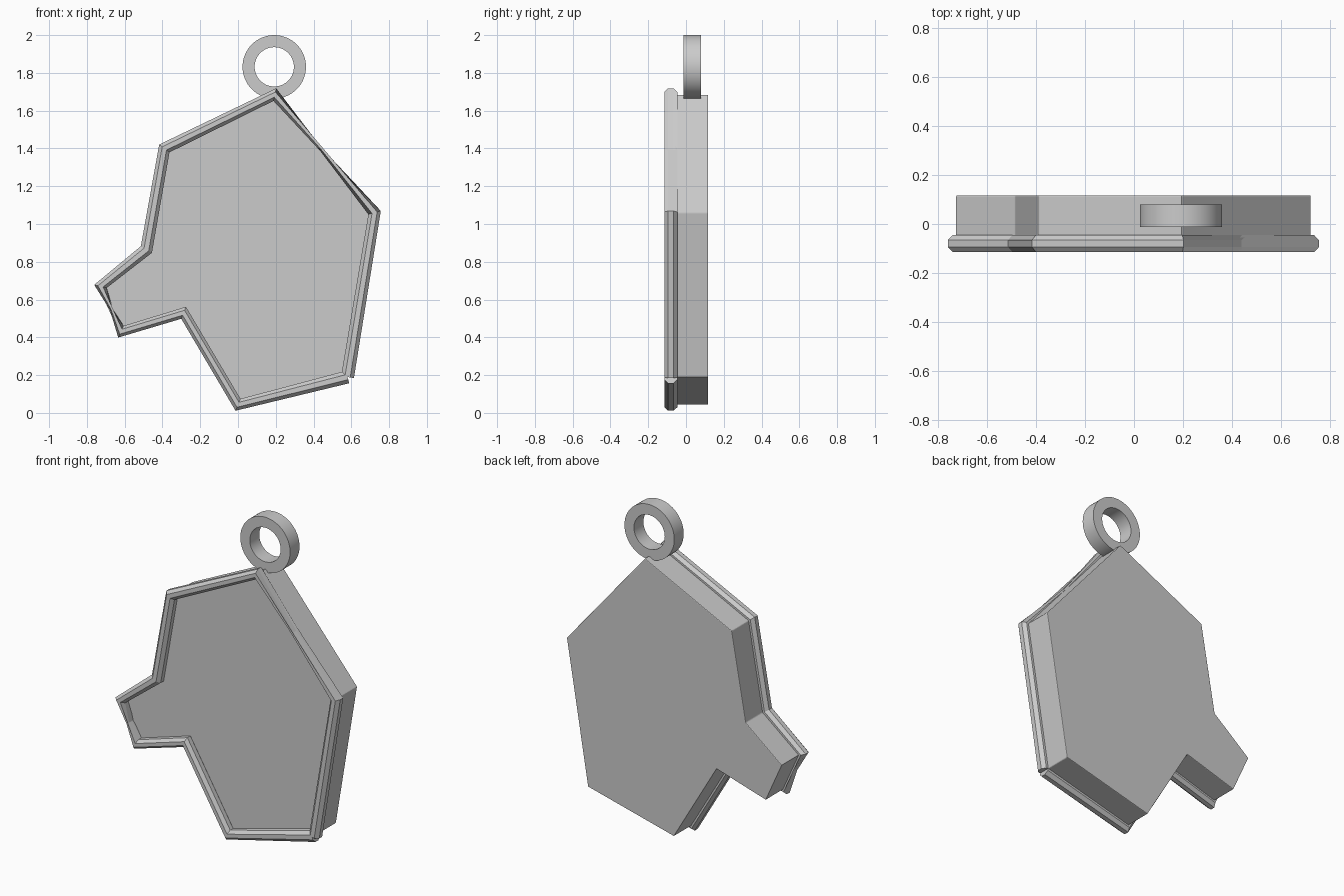
import bpy, bmesh, math
from mathutils import Vector

if "Cube" in bpy.data.objects:
    bpy.data.objects.remove(bpy.data.objects["Cube"])

# one plain colour
grey = bpy.data.materials.new("light grey")
grey.diffuse_color = (0.6, 0.6, 0.6, 1)
grey.use_nodes = True
grey.node_tree.nodes["Principled BSDF"].inputs["Base Color"].default_value = grey.diffuse_color

# outline in x, z, running counter-clockwise from the lower right corner
OUTLINE = [(0.58, 0.19), (0.723, 1.06), (0.195, 1.685), (-0.39, 1.40), (-0.485, 0.865),
           (-0.728, 0.67), (-0.62, 0.43), (-0.288, 0.53), (0.0, 0.043)]
PTS = [Vector((x, 0, z)) for x, z in OUTLINE]


def finish(name, bm):
    bmesh.ops.recalc_face_normals(bm, faces=bm.faces)
    mesh = bpy.data.meshes.new(name)
    bm.to_mesh(mesh)
    bm.free()
    obj = bpy.data.objects.new(name, mesh)
    bpy.context.collection.objects.link(obj)
    mesh.materials.append(grey)
    return obj


# flat body plate, extruded backwards from the outline
bm = bmesh.new()
face = bm.faces.new([bm.verts.new((p.x, -0.06, p.z)) for p in PTS])
res = bmesh.ops.extrude_face_region(bm, geom=[face])
moved = [v for v in res["geom"] if isinstance(v, bmesh.types.BMVert)]
bmesh.ops.translate(bm, verts=moved, vec=(0, 0.177, 0))
body = finish("body_plate", bm)
bev = body.modifiers.new("soft_edge", 'BEVEL')
bev.width = 0.004
bev.segments = 2

# rim: octagonal bar along the outline, open at the lower right corner,
# with its section mirrored on some corners so two sides pinch across
R, SIDES, RIM_Y = 0.037, 8, -0.08
path = PTS + [PTS[0]]
mirrored = {2, 3, 4, 5}
bm = bmesh.new()
rings = []
for i, p in enumerate(path):
    t = Vector((0, 0, 0))
    if i > 0:
        t += (p - path[i - 1]).normalized()
    if i < len(path) - 1:
        t += (path[i + 1] - p).normalized()
    t.normalize()
    n = Vector((t.z, 0, -t.x)) * (-1 if i in mirrored else 1)
    ring = []
    for k in range(SIDES):
        a = 2 * math.pi * (k + 0.5) / SIDES
        ring.append(bm.verts.new(p + n * R * math.cos(a)
                                 + Vector((0, RIM_Y + R * math.sin(a), 0))))
    rings.append(ring)
for a, b in zip(rings, rings[1:]):
    for k in range(SIDES):
        j = (k + 1) % SIDES
        bm.faces.new((a[k], a[j], b[j], b[k]))
bm.faces.new(rings[0])
bm.faces.new(rings[-1])
finish("front_rim", bm)

# hanging ring: square section turned round the y axis
SEG = 64
section = [(0.168, -0.012), (0.168, 0.079), (0.104, 0.079), (0.104, -0.012)]
bm = bmesh.new()
loops = []
for s in range(SEG):
    a = 2 * math.pi * s / SEG
    loops.append([bm.verts.new((0.192 + r * math.cos(a), y, 1.832 + r * math.sin(a)))
                  for r, y in section])
for s in range(SEG):
    a, b = loops[s], loops[(s + 1) % SEG]
    for k in range(4):
        j = (k + 1) % 4
        bm.faces.new((a[k], a[j], b[j], b[k]))
ring = finish("hanging_ring", bm)
bpy.context.view_layer.objects.active = ring
ring.select_set(True)
bpy.ops.object.shade_smooth_by_angle(angle=math.radians(30))
